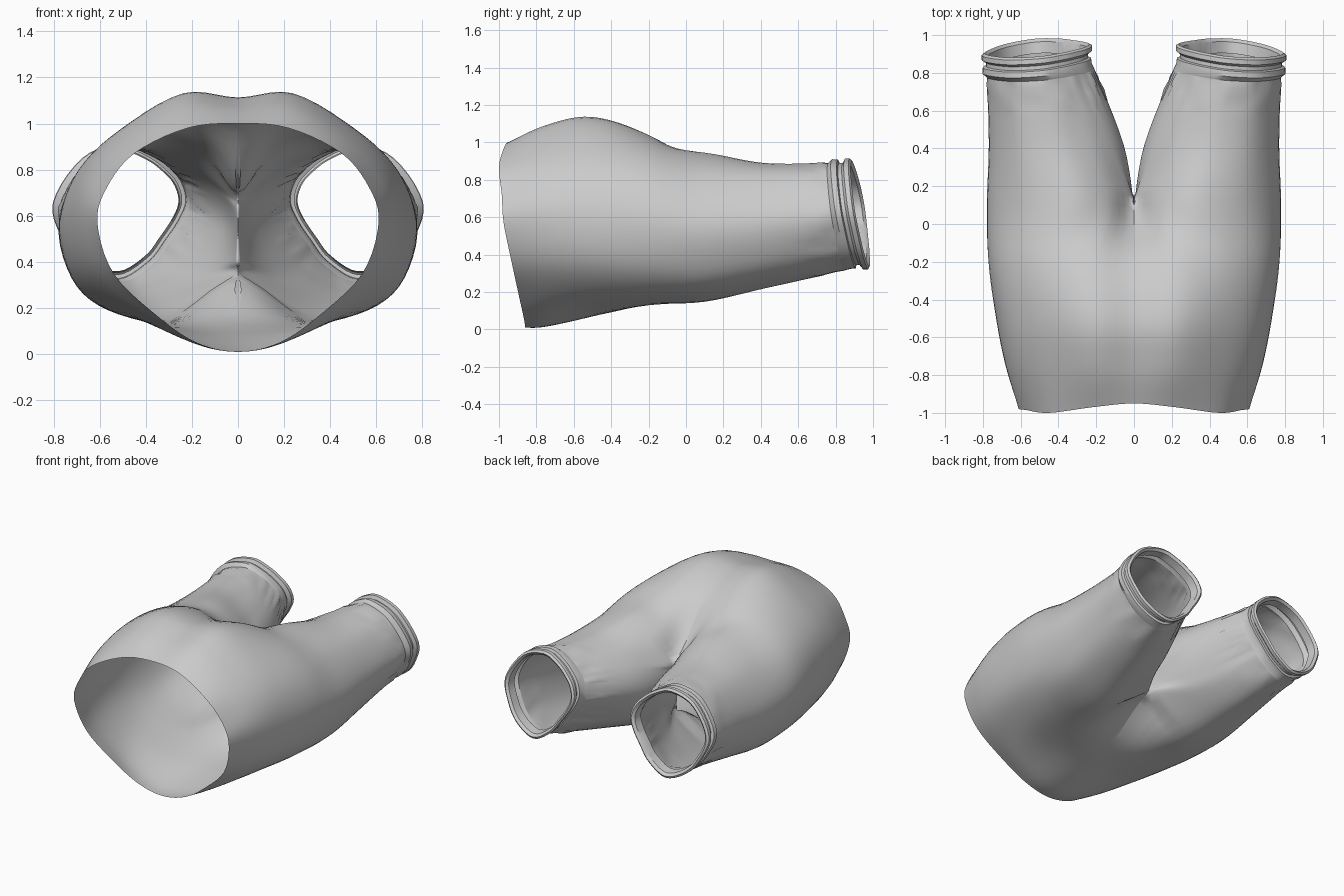
import bpy, bmesh, random
from mathutils import Vector

if "Cube" in bpy.data.objects:
    bpy.data.objects.remove(bpy.data.objects["Cube"])

random.seed(4)
SUB = 5     # points per control span around a ring
STEP = 6    # rings per span along the length

# Half cross-sections (x, z): top centre -> outer side -> bottom centre
WAIST = [(0, 1.0), (.22, .98), (.45, .87), (.57, .72), (.61, .57), (.54, .35), (.35, .165), (.18, .05), (0, .01)]
HIP = [(0, 1.075), (.23, 1.085), (.47, .95), (.62, .79), (.68, .6), (.62, .36), (.42, .165), (.2, .05), (0, .015)]
SEAT = [(0, 1.11), (.24, 1.13), (.5, .98), (.67, .8), (.73, .58), (.68, .35), (.5, .18), (.25, .1), (0, .07)]
THIGH = [(0, 1.0), (.24, 1.04), (.5, .96), (.69, .8), (.77, .58), (.72, .34), (.56, .19), (.3, .13), (0, .15)]
# Leg sections add four inner points, bottom -> top
CROTCH = [(0, .7), (.14, .87), (.35, .945), (.62, .83), (.775, .58), (.72, .33), (.57, .2), (.3, .155), (0, .33),
          (0, .4), (0, .48), (0, .56), (0, .63)]
KNEE = [(.14, .76), (.25, .84), (.42, .89), (.63, .82), (.765, .6), (.72, .39), (.6, .27), (.4, .22), (.2, .31),
        (.12, .4), (.07, .5), (.055, .59), (.08, .68)]
HEM = [(.28, .79), (.36, .85), (.48, .89), (.65, .83), (.775, .64), (.73, .48), (.64, .37), (.5, .315), (.37, .39),
       (.3, .48), (.24, .57), (.21, .65), (.23, .73)]
WAIST_Y = [-.95, -.97, -1.0, -.985, -.975, -.93, -.89, -.865, -.86]


def tilt(x, z):
    return -.17 * (z - .62) - .1 * (x - .5)


def at(section, y):
    return [Vector((x, y, z)) for x, z in section]


def catmull(a, b, c, d, t):
    return .5 * (2 * b + (c - a) * t + (2 * a - 5 * b + 4 * c - d) * t * t + (3 * b - a - 3 * c + d) * t ** 3)


def along(keys):
    """Interpolate control sections along the length."""
    out = []
    for i in range(len(keys) - 1):
        a, b, c = keys[max(i - 1, 0)], keys[i], keys[i + 1]
        d = keys[min(i + 2, len(keys) - 1)]
        for s in range(STEP):
            out.append([catmull(*q, s / STEP) for q in zip(a, b, c, d)])
    return out + [keys[-1]]


def half_ring(p):
    """Smooth open arc, symmetric across x = 0."""
    flip = lambda v: Vector((-v.x, v.y, v.z))
    g = [flip(p[1])] + p + [flip(p[-2])]
    return [catmull(*g[i:i + 4], s / SUB) for i in range(len(p) - 1) for s in range(SUB)] + [p[-1].copy()]


def full_ring(p):
    n = len(p)
    return [catmull(p[i - 1], p[i], p[(i + 1) % n], p[(i + 2) % n], s / SUB) for i in range(n) for s in range(SUB)]


def loft(bm, rings, closed):
    rows = [[bm.verts.new(v) for v in r] for r in rings]
    for r0, r1 in zip(rows, rows[1:]):
        n = len(r0)
        for i in range(n if closed else n - 1):
            j = (i + 1) % n
            bm.faces.new((r0[i], r0[j], r1[j], r1[i]))


def finish(bm, name, angle):
    bmesh.ops.remove_doubles(bm, verts=bm.verts, dist=.0005)
    bmesh.ops.recalc_face_normals(bm, faces=bm.faces)
    me = bpy.data.meshes.new(name)
    bm.to_mesh(me)
    bm.free()
    ob = bpy.data.objects.new(name, me)
    bpy.context.collection.objects.link(ob)
    m = ob.modifiers.new("mirror", 'MIRROR')
    m.merge_threshold = .001
    bpy.ops.object.select_all(action='DESELECT')
    ob.select_set(True)
    bpy.context.view_layer.objects.active = ob
    bpy.ops.object.shade_smooth_by_angle(angle=angle)
    return ob


# Key sections in order
waist = [Vector((x, y, z)) for (x, z), y in zip(WAIST, WAIST_Y)]
hem = [Vector((x, .8 + tilt(x, z) * .9, z)) for x, z in HEM]
crotch, knee = at(CROTCH, .1), at(KNEE, .42)
torso_keys = [waist, at(HIP, -.75), at(SEAT, -.5), at(THIGH, -.2), crotch[:9]]
outer = along(torso_keys + [knee[:9], hem[:9]])
inner = along([crotch[9:], knee[9:], hem[9:]])
split = 4 * STEP

# Seat and legs: one shell, half of it mirrored
bm = bmesh.new()
torso = [half_ring(r) for r in outer[:split + 1]]
loft(bm, torso, False)
top, bottom = crotch[0], crotch[8]
seam = [bottom.lerp(top, i / (5 * SUB)) for i in range(1, 5 * SUB)]
legs = [torso[-1] + seam] + [full_ring(o + i) for o, i in zip(outer[split + 1:], inner[1:])]
# slight gathered wrinkles just above the hem
for r in legs[-3:-1]:
    for i, v in enumerate(r):
        v += Vector((v.x - .5, 0, v.z - .6)) * random.uniform(-.025, .03)
loft(bm, legs, True)
finish(bm, "trouser_body", 1.0)

# Leg cuffs: groove, flared lip and inner fold
bm = bmesh.new()
end = legs[-1]
rings = [end]
for y, scale in [(.83, 1.02), (.86, 1.01), (.865, .95), (.885, .95), (.90, 1.03), (.925, 1.03), (.935, .98), (.92, .92), (.86, .90)]:
    ring = []
    for v in end:
        x = .515 + (v.x - .495) * scale
        z = .62 + (v.z - .605) * scale
        ring.append(Vector((x, y + tilt(x, z), z)))
    rings.append(ring)
loft(bm, rings, True)
finish(bm, "leg_cuffs", .6)
